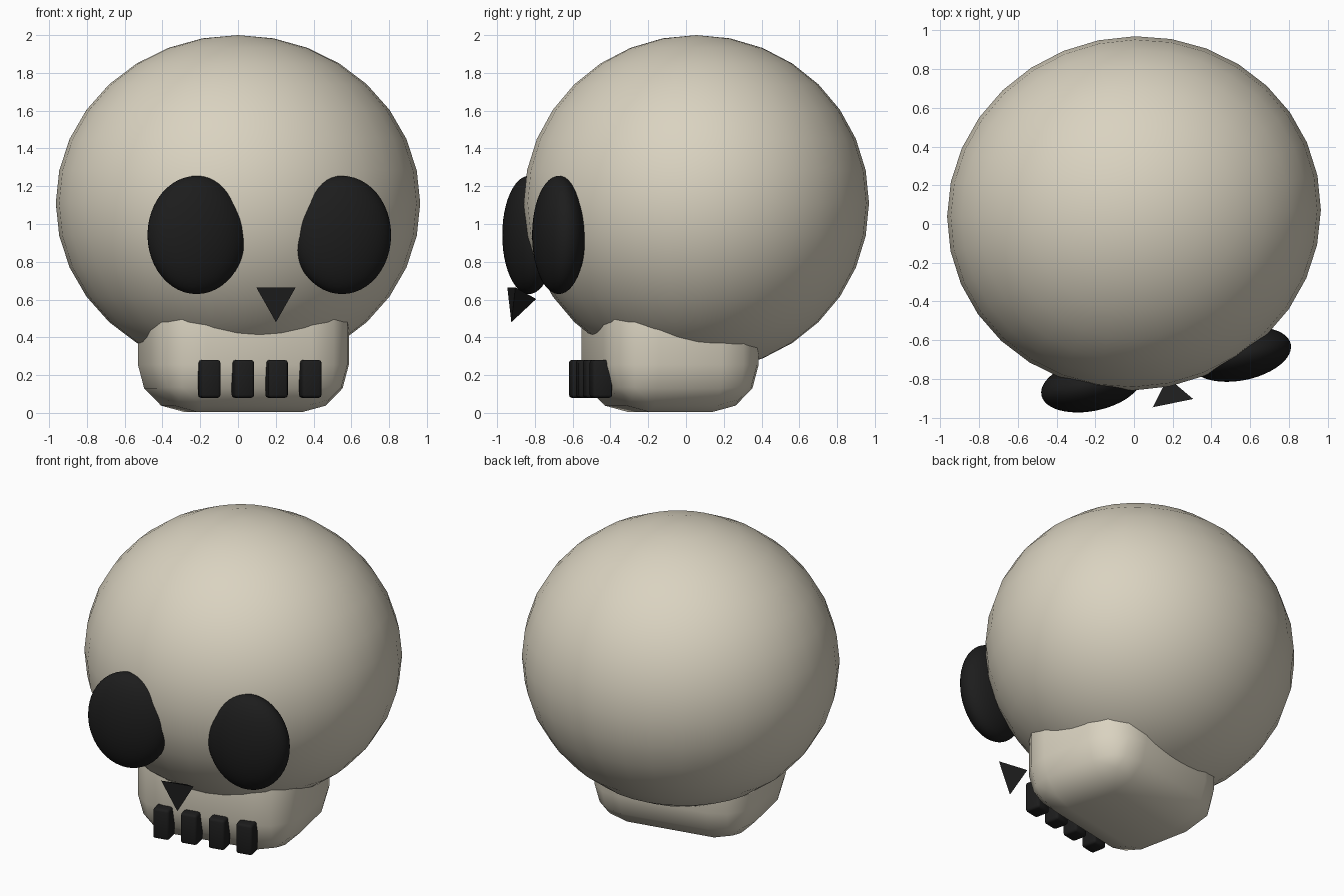
import bpy, bmesh, math
from mathutils import Matrix, Vector

if "Cube" in bpy.data.objects:
    bpy.data.objects.remove(bpy.data.objects["Cube"])

# The whole head is turned about the skull's vertical axis
TURN = Matrix.Translation((0, 0.055, 0)) @ Matrix.Rotation(math.radians(11.6), 4, 'Z')


def material(name, rgb):
    m = bpy.data.materials.new(name)
    m.diffuse_color = (*rgb, 1)
    m.use_nodes = True
    m.node_tree.nodes["Principled BSDF"].inputs["Base Color"].default_value = m.diffuse_color
    return m


bone = material("bone", (0.70, 0.65, 0.53))
black = material("soft_black", (0.012, 0.012, 0.012))


def finish(name, bm, loc, mat, smooth=True):
    """Turn a bmesh into a placed object in the turned head frame."""
    mesh = bpy.data.meshes.new(name)
    for f in bm.faces:
        f.smooth = smooth
    bm.to_mesh(mesh)
    bm.free()
    mesh.materials.append(mat)
    ob = bpy.data.objects.new(name, mesh)
    bpy.context.collection.objects.link(ob)
    ob.matrix_world = TURN @ Matrix.Translation(loc)
    return ob


def ellipsoid(name, loc, radii, mat, u=32, v=16):
    bm = bmesh.new()
    bmesh.ops.create_uvsphere(bm, u_segments=u, v_segments=v, radius=1)
    bmesh.ops.scale(bm, vec=Vector(radii), verts=bm.verts)
    return finish(name, bm, loc, mat)


def rounded_box(name, loc, size, bevel, segments, mat):
    bm = bmesh.new()
    bmesh.ops.create_cube(bm, size=1)
    bmesh.ops.scale(bm, vec=Vector(size), verts=bm.verts)
    ob = finish(name, bm, loc, mat)
    mod = ob.modifiers.new("rounding", 'BEVEL')
    mod.width = bevel
    mod.segments = segments
    return ob


# Cranium
ellipsoid("cranium", (0, 0, 1.11), (0.967, 0.912, 0.89), bone)

# Jaw block, its upper part sunk into the cranium
rounded_box("jaw", (0, -0.142, 0.41), (1.07, 0.84, 0.81), 0.25, 3, bone)

# Eye sockets
for side, x in (("left", -0.393), ("right", 0.393)):
    ellipsoid(side + "_eye_socket", (x, -0.824, 0.942), (0.264, 0.134, 0.313), black, 48, 24)

# Nose: three-sided cone, base forward, one corner down
bm = bmesh.new()
bmesh.ops.create_cone(bm, cap_ends=True, segments=3, radius1=0.123, radius2=0, depth=0.134)
bmesh.ops.translate(bm, vec=(0, 0, 0.067), verts=bm.verts)
bmesh.ops.rotate(bm, matrix=Matrix.Rotation(math.radians(-90), 3, 'X'), verts=bm.verts)
# Spin so that a base corner points straight down
corner = max((v.co for v in bm.verts), key=lambda c: -c.y * 10 + c.x)
spin = math.atan2(corner.z, corner.x) + math.pi / 2
bmesh.ops.rotate(bm, matrix=Matrix.Rotation(spin, 3, 'Y'), verts=bm.verts)
finish("nose", bm, (0, -1.0, 0.603), black, smooth=False)

# Row of teeth
for i in range(4):
    rounded_box(f"tooth_{i + 1}", ((i - 1.5) * 0.182, -0.572, 0.18),
                (0.106, 0.106, 0.2), 0.015, 2, black)
